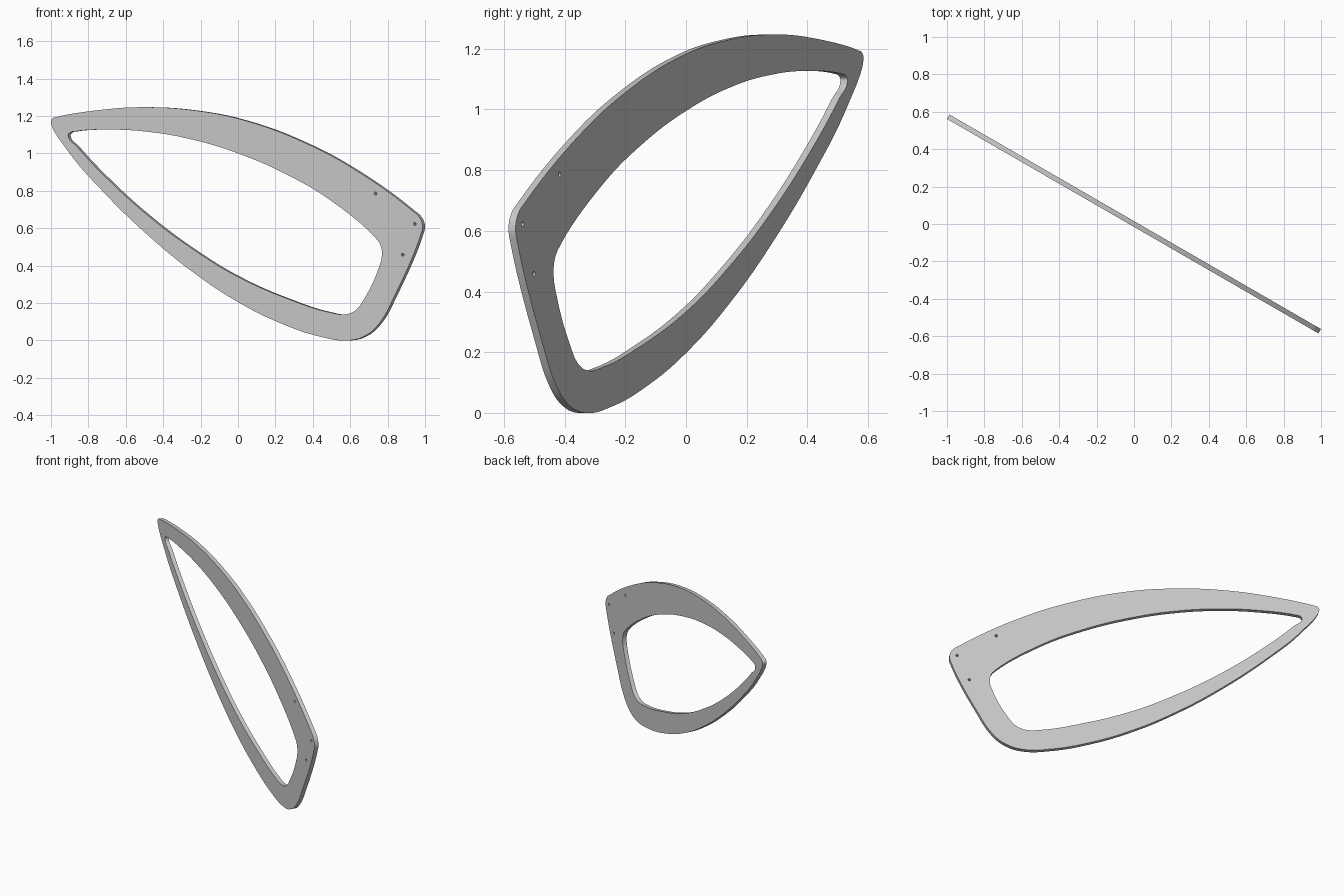
import bpy
from math import radians, cos, sin, pi

cube = bpy.data.objects.get("Cube")
if cube:
    bpy.data.objects.remove(cube, do_unlink=True)

THICK = 0.027
YAW = radians(30)

# Profiles as seen from the front, clockwise from the upper left tip
OUTER = [(-1.0, 1.165), (-0.993, 1.186), (-0.97, 1.195), (-0.74, 1.232), (-0.5, 1.247),
         (-0.22, 1.228), (0.04, 1.175), (0.35, 1.06), (0.63, 0.91), (0.93, 0.695),
         (0.972, 0.655), (0.986, 0.61), (0.975, 0.56), (0.84, 0.245), (0.75, 0.085),
         (0.68, 0.025), (0.59, 0.0), (0.44, 0.02), (0.225, 0.093), (0.0, 0.205),
         (-0.23, 0.357), (-0.47, 0.552), (-0.74, 0.815), (-0.9, 1.0)]
INNER = [(-0.908, 1.095), (-0.9, 1.11), (-0.87, 1.118), (-0.67, 1.127), (-0.47, 1.114),
         (-0.257, 1.077), (0.0, 1.0), (0.28, 0.877), (0.5, 0.745), (0.735, 0.548),
         (0.762, 0.508), (0.769, 0.455), (0.755, 0.395), (0.67, 0.215), (0.63, 0.163),
         (0.577, 0.14), (0.49, 0.15), (0.28, 0.217), (0.0, 0.34), (-0.23, 0.48),
         (-0.47, 0.658), (-0.72, 0.885), (-0.86, 1.035)]
HOLES = [(0.735, 0.785), (0.945, 0.622), (0.88, 0.458)]


def add_loop(curve, points, resolution):
    """Closed smooth spline; front-view x is unprojected onto the plate."""
    spline = curve.splines.new("BEZIER")
    spline.bezier_points.add(len(points) - 1)
    for bp, (x, z) in zip(spline.bezier_points, points):
        bp.co = ((x + sin(YAW) * THICK / 2) / cos(YAW), z, 0)
        bp.handle_left_type = bp.handle_right_type = "AUTO"
    spline.use_cyclic_u = True
    spline.resolution_u = resolution


# Flat plate with a large opening and three screw holes
curve = bpy.data.curves.new("frame_plate", "CURVE")
curve.dimensions = "2D"
curve.fill_mode = "BOTH"
curve.extrude = THICK / 2
add_loop(curve, OUTER, 8)
add_loop(curve, INNER, 8)
for hx, hz in HOLES:
    ring = [(hx + 0.007 * cos(a * pi / 2), hz + 0.008 * sin(a * pi / 2)) for a in range(4)]
    add_loop(curve, ring, 4)

plate = bpy.data.objects.new("frame_plate", curve)
bpy.context.collection.objects.link(plate)
plate.rotation_euler = (radians(90), 0, -YAW)

# Turn the curve into a mesh with crisp rims and smooth walls
bpy.ops.object.select_all(action="DESELECT")
plate.select_set(True)
bpy.context.view_layer.objects.active = plate
bpy.ops.object.convert(target="MESH")
bpy.ops.object.mode_set(mode="EDIT")
bpy.ops.mesh.select_all(action="SELECT")
bpy.ops.mesh.remove_doubles(threshold=0.0001)
bpy.ops.mesh.normals_make_consistent(inside=False)
bpy.ops.object.mode_set(mode="OBJECT")
bpy.ops.object.shade_smooth_by_angle(angle=radians(30))
